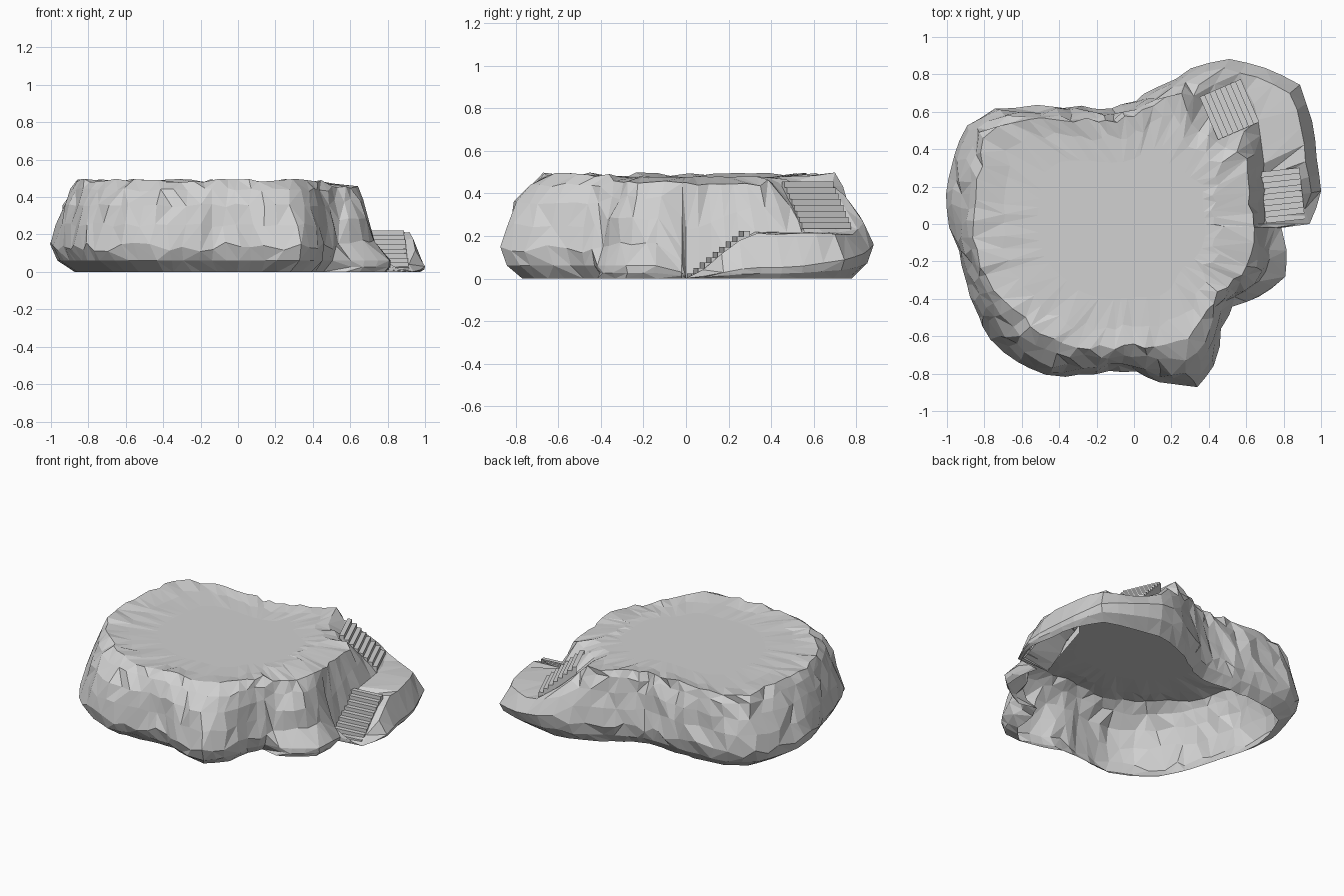
import bpy
import bmesh
import math
import random
from mathutils import Vector

random.seed(4)
if "Cube" in bpy.data.objects:
    bpy.data.objects.remove(bpy.data.objects["Cube"], do_unlink=True)

# One stone colour for the rock and its steps
stone = bpy.data.materials.new("pale_grey_stone")
stone.use_nodes = True
colour = (0.64, 0.64, 0.64, 1)
stone.diffuse_color = colour
stone.node_tree.nodes["Principled BSDF"].inputs["Base Color"].default_value = colour

# Radii every ten degrees, counter-clockwise from +x
WIDEST = [.94, 1.02, 1.04, 1.1, 1.16, 1.09, 1.02, .89, .74, .66, .63, .66,
          .73, .82, .97, 1.04, 1.03, 1.02, .99, .95, .95, .97, .99, .97,
          .94, .86, .8, .79, .86, .94, .87, .73, .69, .78, .86, .83]
RIM = [.63, .63, .65, .7, .65, .62, .62, .73, .65, .58, .56, .58,
       .64, .74, .86, .92, .88, .86, .86, .85, .84, .82, .78, .77,
       .74, .7, .67, .65, .66, .68, .66, .6, .58, .62, .64, .64]
LEDGE_FOOT = [.7, .71, .74, .79, .87, .93, .87, .78]
STEP = 5
LEDGE_END = 66
STEP_SLOPE = .8
NOTCH = 355


def sample(table, angle):
    """Interpolate a table of radii around the circle."""
    i, t = int(angle // 10), angle % 10 / 10
    return table[i] * (1 - t) + table[(i + 1) % len(table)] * t


def wander(amount):
    return random.uniform(-amount, amount)


def ramp(radius, angle, top):
    """Ground height of the walkway, just under the lower steps."""
    y = radius * math.sin(math.radians(angle))
    return max(.004, min(top, STEP_SLOPE * y - .02))


def section(angle):
    """Radius and height of each ring of the rock at one angle."""
    wide, rim = sample(WIDEST, angle), sample(RIM, angle)
    rim_z, base, inner = .488, .87, .84
    if angle <= LEDGE_END:  # walkway ledge, rising from the ground
        foot = sample(LEDGE_FOOT, angle)
        edge_z = ramp(wide * .94, angle, .21) + max(0, angle - 52) * .007
        foot_z = ramp(foot, angle, .22) + max(0, angle - 52) * .013
        turned = min(1, max(0, (angle - 28) / 25))
        wide_z = edge_z * (.25 + .35 * turned)
        base = .97 - .09 * turned
        steps_here = 40 < angle < 65
        rim_z = .445 if angle < 35 else .455 if angle < 65 else .48
        inner = .7 if angle < 35 else .84
        wall = ((foot + rim) / 2, (foot_z + rim_z) / 2 - (.02 if steps_here else 0))
        upper = [(wide * .94, edge_z), (foot, foot_z), wall]
    else:
        # The front bulges more than the straighter back and side
        bulge = max(0, -math.sin(math.radians(angle)))
        slope = [(.25 - .1 * bulge, .25), (.48 - .16 * bulge, .355),
                 (.74 - .12 * bulge, .44)]
        wide_z = .135
        if angle > 320:  # low lobe in front of the lower steps
            slope = [(.45, .16), (.6, .28), (.76, .38)]
            wide_z, base, rim_z, inner = .06, .97, .45, .72
        if angle == NOTCH:  # sharp notch beside the lower steps
            wide, wide_z = .79, .03
            slope = [(.3, .08), (.52, .15), (.75, .29)]
        upper = [(wide + (rim - wide) * t, z) for t, z in slope]
    return ([(wide * base, 0), (wide * (base * .3 + .7), wide_z * .45), (wide, wide_z)]
            + upper + [(rim, rim_z), (rim * inner, .477), (rim * .6, .473)])


def make_object(name, bm):
    bmesh.ops.recalc_face_normals(bm, faces=bm.faces)
    mesh = bpy.data.meshes.new(name)
    bm.to_mesh(mesh)
    bm.free()
    mesh.materials.append(stone)
    obj = bpy.data.objects.new(name, mesh)
    bpy.context.collection.objects.link(obj)


def build_rock():
    """Hollow faceted plateau: rings joined upward, open underneath."""
    bm = bmesh.new()
    columns = []
    for angle in range(0, 360, STEP):
        column = []
        on_ledge = angle <= LEDGE_END
        for ring, (r, z) in enumerate(section(angle)):
            turn = 0
            if 2 < ring < 7:
                rough = .006 if on_ledge and ring < 6 else .015
                r += wander(rough)
                z += wander(rough * .7)
            if ring == 2:
                r -= random.uniform(0, .006)
                z += 0 if on_ledge or angle > 320 else wander(.03)
            if ring == 7:
                r += wander(.03)
                z += wander(.004)
            if angle == NOTCH:
                turn = 3.5
            elif angle > 70 and ring < 8:
                turn = wander(1.4)
            a = math.radians(angle + turn)
            column.append(bm.verts.new((r * math.cos(a), r * math.sin(a), max(z, 0))))
        columns.append(column)
    for i, near in enumerate(columns):
        far = columns[(i + 1) % len(columns)]
        for k in range(len(near) - 1):
            a, b, c, d = near[k], far[k], far[k + 1], near[k + 1]
            if random.random() < .5:
                bm.faces.new((a, b, c))
                bm.faces.new((a, c, d))
            else:
                bm.faces.new((a, b, d))
                bm.faces.new((b, c, d))
    bm.faces.new([column[-1] for column in columns])
    make_object("rock_plateau", bm)


def build_steps(name, low, high, width, count):
    """Flight of steps: stepped side profile stretched across its width."""
    low, high = Vector(low), Vector(high)
    run = Vector((high.x - low.x, high.y - low.y, 0))
    across = Vector((-run.y, run.x, 0)).normalized() * width / 2
    rise = (high.z - low.z) / count
    profile = [low.copy()]
    for i in range(count):
        z = low.z + rise * (i + 1)
        for t in (i / count, (i + 1) / count):
            point = low + run * t
            point.z = z
            profile.append(point)
    skirt = [high - Vector((0, 0, .06)), low.copy()]
    skirt[1].z = max(0, low.z - .05)
    bm = bmesh.new()
    outline = profile + skirt
    left = [bm.verts.new(p + across) for p in outline]
    right = [bm.verts.new(p - across) for p in outline]
    for i in range(len(profile) - 1):
        bm.faces.new((left[i], left[i + 1], right[i + 1], right[i]))
    bm.faces.new(left)
    bm.faces.new(right)
    make_object(name, bm)


build_rock()
build_steps("lower_steps", (.81, .015, 0), (.78, .29, .222), .21, 9)
build_steps("upper_steps", (.62, .66, .235), (.4, .565, .455), .25, 8)
